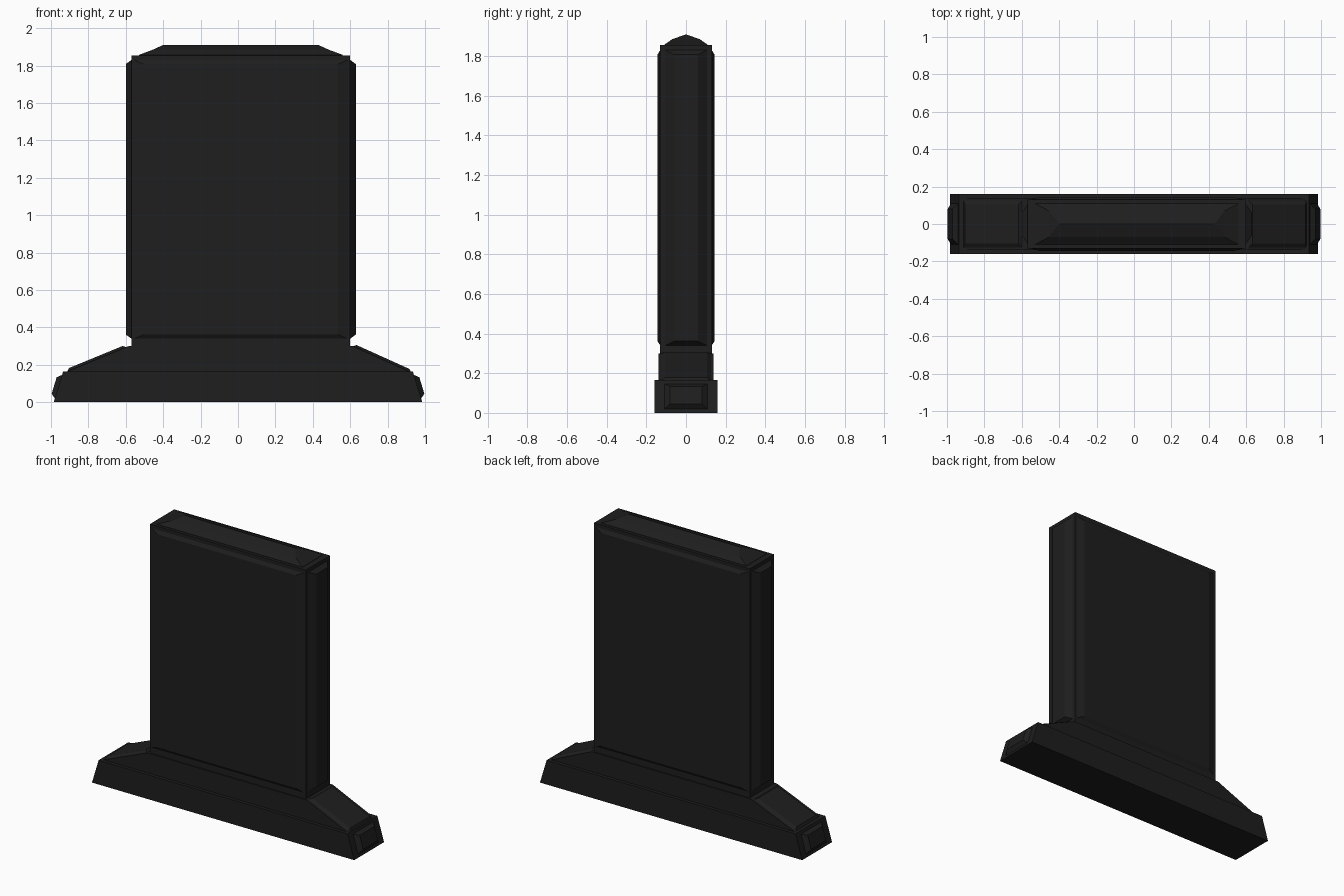
import bpy, bmesh
from mathutils import Vector

if "Cube" in bpy.data.objects:
    bpy.data.objects.remove(bpy.data.objects["Cube"])

mat = bpy.data.materials.new("black_stone")
mat.diffuse_color = (0.013, 0.013, 0.013, 1)
mat.use_nodes = True
mat.node_tree.nodes["Principled BSDF"].inputs["Base Color"].default_value = mat.diffuse_color


def finish(name, bm):
    bmesh.ops.recalc_face_normals(bm, faces=bm.faces)
    me = bpy.data.meshes.new(name)
    bm.to_mesh(me)
    bm.free()
    me.materials.append(mat)
    ob = bpy.data.objects.new(name, me)
    bpy.context.collection.objects.link(ob)
    return ob


def loft(name, rings):
    """Solid through successive rings of points with equal counts."""
    bm = bmesh.new()
    rings = [[bm.verts.new(p) for p in r] for r in rings]
    for a, b in zip(rings, rings[1:]):
        for i in range(len(a)):
            j = (i + 1) % len(a)
            bm.faces.new((a[i], a[j], b[j], b[i]))
    bm.faces.new(rings[0])
    bm.faces.new(rings[-1])
    bmesh.ops.remove_doubles(bm, verts=bm.verts, dist=1e-5)
    return finish(name, bm)


def rect(x0, x1, y, z):
    return [(x0, -y, z), (x1, -y, z), (x1, y, z), (x0, y, z)]


def panel(name, centre, u, v, half, bevel, height):
    """Raised panel with chamfered rim, pointing along u x v."""
    c, u, v = Vector(centre), Vector(u).normalized(), Vector(v).normalized()
    n = u.cross(v)

    def ring(a, b, h):
        return [c + u * a * s + v * b * t + n * h
                for s, t in ((-1, -1), (1, -1), (1, 1), (-1, 1))]
    a, b = half
    return loft(name, [ring(a, b, -0.005),
                       ring(a, b, 0),
                       ring(a - bevel[0], b - bevel[1], height)])


CX = 0.015  # the slab sits slightly off centre

# Stepped base: wide plinth and sloped shoulders
loft("plinth", [rect(-0.985, 0.985, 0.16, 0), rect(-0.935, 0.935, 0.16, 0.165)])
loft("shoulders", [rect(-0.925, 0.925, 0.138, 0.16), rect(-0.585, 0.615, 0.138, 0.30)])

# Upright slab
loft("slab", [rect(CX - 0.585, CX + 0.585, 0.13, 0.29),
              rect(CX - 0.585, CX + 0.585, 0.13, 1.855)])

# Hipped cap ending in a ridge
loft("cap", [rect(-0.53, 0.56, 0.11, 1.85),
             rect(-0.53, 0.56, 0.11, 1.857),
             rect(-0.455, 0.485, 0.07, 1.885),
             [(-0.40, 0, 1.91), (0.43, 0, 1.91), (0.43, 0, 1.91), (-0.40, 0, 1.91)]])

for s, side in ((-1, "left"), (1, "right")):
    # Narrow panels on the slab edges
    panel(side + "_edge_panel", (CX + s * 0.585, 0, 1.085), (0, s, 0), (0, 0, 1),
          (0.105, 0.745), (0.045, 0.022), 0.03)
    # Panels on the plinth ends
    panel(side + "_end_panel", (s * 0.958, 0, 0.082), (0, s, 0), (-s * 0.05, 0, 0.165),
          (0.112, 0.068), (0.032, 0.022), 0.026)
    # Panels on the sloped shoulders
    top = CX + s * 0.60
    panel(side + "_slope_panel", ((s * 0.925 + top) / 2, 0, 0.23), (0, s, 0),
          (top - s * 0.925, 0, 0.14), (0.125, 0.17), (0.02, 0.015), 0.013)

# Large panels on the front and back
for s, side in ((-1, "back"), (1, "front")):
    panel(side + "_panel", (CX, -s * 0.13, 1.085), (s, 0, 0), (0, 0, 1),
          (0.57, 0.745), (0.05, 0.022), 0.014)
